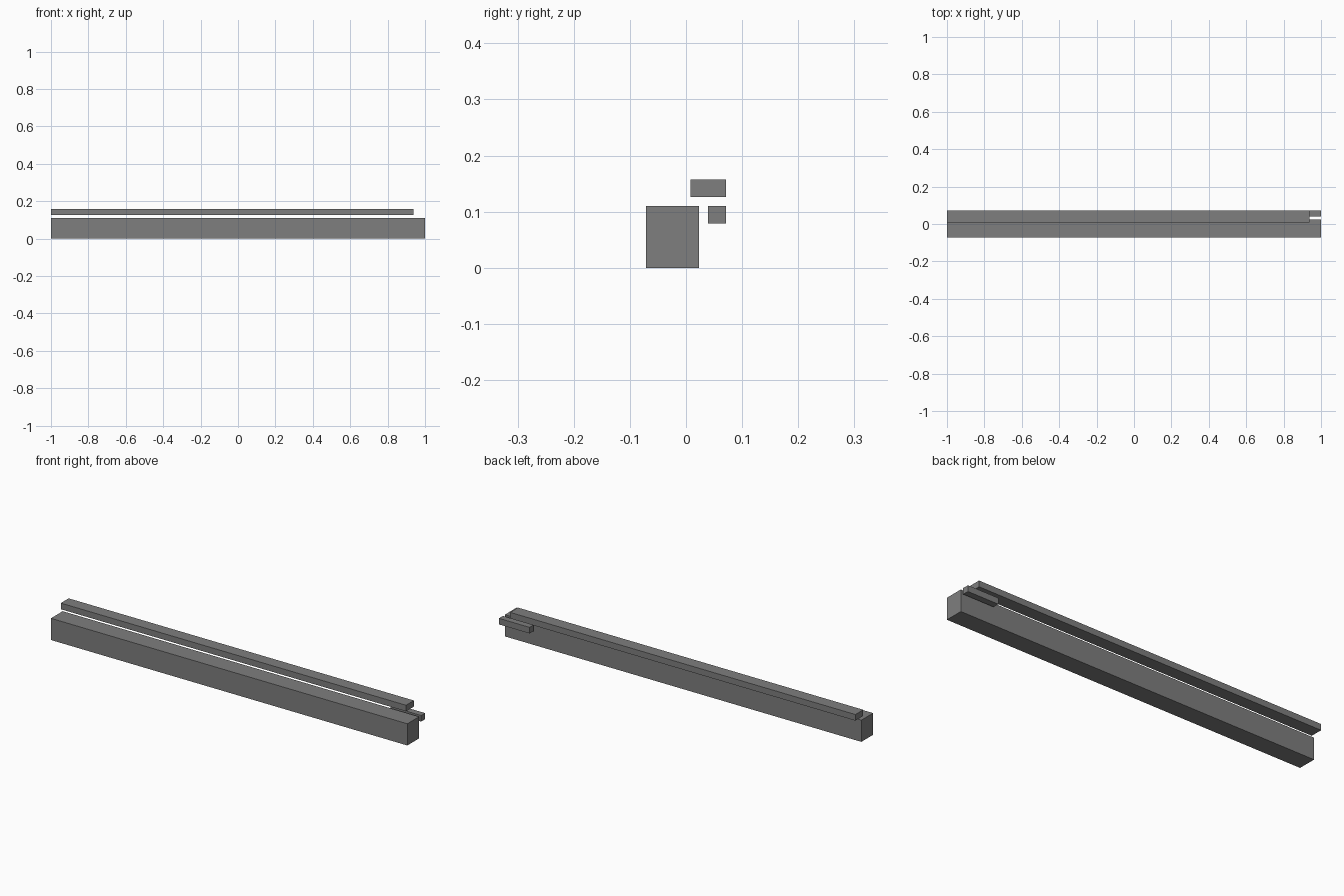
import bpy
import bmesh
from mathutils import Vector

default_cube = bpy.data.objects.get("Cube")
if default_cube:
    bpy.data.objects.remove(default_cube, do_unlink=True)

# One flat grey for every part
grey = bpy.data.materials.new("dark grey")
grey.use_nodes = True
colour = (0.21, 0.21, 0.21, 1)
grey.diffuse_color = colour
grey.node_tree.nodes["Principled BSDF"].inputs["Base Color"].default_value = colour


def box(name, low, high):
    """Add a flat-faced box spanning two opposite corners."""
    low, high = Vector(low), Vector(high)
    bm = bmesh.new()
    bmesh.ops.create_cube(bm, size=1)
    bmesh.ops.scale(bm, vec=high - low, verts=bm.verts)
    bmesh.ops.translate(bm, vec=(low + high) / 2, verts=bm.verts)
    mesh = bpy.data.meshes.new(name)
    bm.to_mesh(mesh)
    bm.free()
    mesh.materials.append(grey)
    obj = bpy.data.objects.new(name, mesh)
    bpy.context.collection.objects.link(obj)
    return obj


# Long heavy beam, thin rail above its back edge, short block behind the left end
box("main_beam", (-1, -0.071, 0), (1, 0.023, 0.11))
box("upper_rail", (-1, 0.008, 0.126), (0.937, 0.071, 0.157))
box("end_block", (0.828, 0.039, 0.079), (1, 0.071, 0.11))
